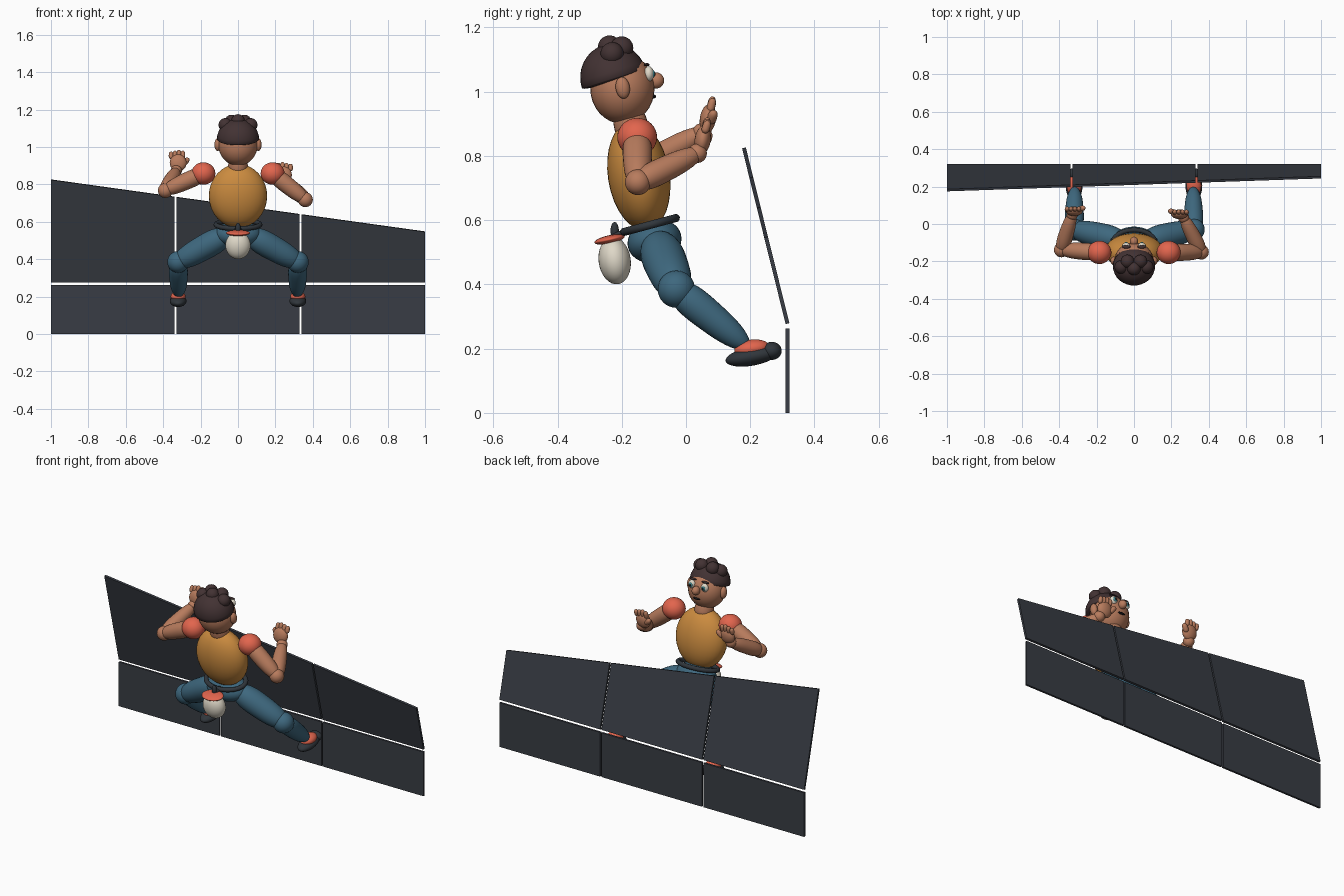
import bpy, bmesh, math
from mathutils import Vector, Matrix

if "Cube" in bpy.data.objects:
    bpy.data.objects.remove(bpy.data.objects["Cube"])


def material(name, rgb):
    m = bpy.data.materials.new(name)
    m.use_nodes = True
    m.diffuse_color = (*rgb, 1)
    m.node_tree.nodes["Principled BSDF"].inputs["Base Color"].default_value = (*rgb, 1)
    return m


SKIN = material("skin", (.48, .2, .11))
HAIR = material("dark brown hair", (.055, .032, .033))
SHIRT = material("amber shirt", (.6, .26, .05))
RED = material("coral red", (.76, .13, .075))
DENIM = material("denim blue", (.048, .138, .21))
CREAM = material("cream", (.74, .69, .58))
DARK = material("charcoal", (.03, .037, .045))
WALL = material("slate panel", (.04, .046, .058))
TEAL = material("teal iris", (.05, .25, .28))
BLACK = material("black", (.008, .008, .01))


def add(name, bm, mat, smooth=True):
    bmesh.ops.recalc_face_normals(bm, faces=bm.faces)
    for f in bm.faces:
        f.smooth = smooth
    mesh = bpy.data.meshes.new(name)
    bm.to_mesh(mesh)
    bm.free()
    mesh.materials.append(mat)
    ob = bpy.data.objects.new(name, mesh)
    bpy.context.collection.objects.link(ob)
    return ob


def ball(name, loc, radii, mat, tilt=0, flat=1.0, segs=32):
    """Ellipsoid tilted about x; flat squashes its lower half."""
    if not isinstance(radii, tuple):
        radii = (radii,) * 3
    bm = bmesh.new()
    bmesh.ops.create_uvsphere(bm, u_segments=segs, v_segments=segs // 2, radius=1)
    for v in bm.verts:
        if v.co.z < 0:
            v.co.z *= flat
    bm.transform(Matrix.Translation(loc) @ Matrix.Rotation(math.radians(tilt), 4, 'X')
                 @ Matrix.Diagonal((*radii, 1)))
    return add(name, bm, mat)


def limb(name, a, b, ra, rb, mat, over=.02):
    """Tapered, round-ended segment from a to b."""
    a, b = Vector(a), Vector(b)
    d = b - a
    half = d.length / 2 + over
    bm = bmesh.new()
    bmesh.ops.create_uvsphere(bm, u_segments=28, v_segments=20, radius=1)
    for v in bm.verts:
        t = v.co.z
        r = math.hypot(v.co.x, v.co.y)
        if r > 1e-5:
            k = math.sqrt(max(0, 1 - abs(t) ** 3)) / r
            k *= ra + (rb - ra) * (t + 1) / 2
            v.co.x *= k
            v.co.y *= k
        v.co.z *= half
    bm.transform(Matrix.Translation((a + b) / 2) @ d.to_track_quat('Z', 'Y').to_matrix().to_4x4())
    return add(name, bm, mat)


def ring(name, loc, rx, ry, tube, mat, tilt=0):
    """Elliptical band."""
    bm = bmesh.new()
    n, k = 40, 10
    rows = []
    for i in range(n):
        u = math.tau * i / n
        row = []
        for j in range(k):
            w = math.tau * j / k
            c = tube * math.cos(w)
            row.append(bm.verts.new(((rx + c) * math.cos(u), (ry + c) * math.sin(u), tube * math.sin(w))))
        rows.append(row)
    for i in range(n):
        p, q = rows[i], rows[(i + 1) % n]
        for j in range(k):
            bm.faces.new((p[j], q[j], q[(j + 1) % k], p[(j + 1) % k]))
    bm.transform(Matrix.Translation(loc) @ Matrix.Rotation(math.radians(tilt), 4, 'X'))
    return add(name, bm, mat)


def panel(name, x0, x1, bottom, top, lean):
    """Wall panel; top gives the height at x, lean the y shift per unit of height."""
    bm = bmesh.new()
    off = Vector((0, 1, lean * -1)).normalized() * .006
    sides = []
    for s in (-1, 1):
        sides.append([bm.verts.new(Vector((x, .316 + lean * (z - bottom), z)) + s * off)
                      for x, z in ((x0, bottom), (x1, bottom), (x1, top(x1)), (x0, top(x0)))])
    f, b = sides
    bm.faces.new(f)
    bm.faces.new(b[::-1])
    for i in range(4):
        j = (i + 1) % 4
        bm.faces.new((f[i], b[i], b[j], f[j]))
    add(name, bm, WALL, smooth=False)


# Climbing wall
for i, (x0, x1) in enumerate(((-1, -.339), (-.33, .33), (.339, 1))):
    panel(f"lower_panel_{i}", x0, x1, 0, lambda x: .262, 0)
    panel(f"upper_panel_{i}", x0, x1, .278, lambda x: .686 - .139 * x, -.248)

# Head and hair
ball("head", (0, -.198, 1.01), (.105, .1, .11), SKIN)
ball("hair_cap", (0, -.225, 1.042), (.113, .104, .108), HAIR, 17.6, .1)
for i, (x, y, z) in enumerate(((-.068, -.23, 1.118), (.068, -.23, 1.118), (0, -.238, 1.139),
                               (-.035, -.2, 1.136), (.035, -.2, 1.136))):
    ball(f"hair_curl_{i}", (x, y, z), .036, HAIR)
ball("nose", (0, -.093, 1.035), (.022, .025, .025), SKIN)
ball("mouth", (0, -.101, .985), (.022, .008, .006), BLACK)
for s, side in ((1, "left"), (-1, "right")):
    ball(side + "_ear", (s * .108, -.197, 1.012), (.018, .022, .034), SKIN, 8)
    ball(side + "_eye", (s * .042, -.116, 1.055), (.022, .016, .024), CREAM)
    ball(side + "_iris", (s * .042, -.104, 1.055), (.012, .007, .013), TEAL)
    ball(side + "_pupil", (s * .042, -.099, 1.055), (.006, .004, .007), BLACK)
    ball(side + "_brow", (s * .042, -.122, 1.084), (.024, .009, .005), HAIR)

# Torso and hips
limb("neck", (0, -.18, .93), (0, -.165, .87), .05, .055, SKIN)
ball("torso", (0, -.147, .738), (.156, .096, .172), SHIRT, 9)
ball("hips", (0, -.098, .535), (.122, .085, .068), DENIM, 14)
ring("belt", (0, -.112, .585), .118, .083, .013, DARK, 15)

# Chalk bag
ball("chalk_bag", (0, -.222, .474), (.067, .05, .074), CREAM, 8)
ball("bag_rim", (0, -.238, .54), (.064, .048, .013), RED, 12)
ball("bag_loop", (0, -.222, .567), (.014, .013, .027), DARK)
ball("bag_strap", (0, -.2, .56), (.02, .035, .008), DARK, 10)

# Arms and hands
ARMS = {"left": (1, (.36, -.15, .718), (.265, .035, .808), (.243, .052, .85)),
        "right": (-1, (-.388, -.138, .767), (-.33, .05, .872), (-.32, .068, .915))}
for side, (s, elbow, wrist, palm) in ARMS.items():
    shoulder = (s * .185, -.152, .858)
    ball(side + "_sleeve", shoulder, (.064, .062, .06), RED)
    limb(side + "_upper_arm", shoulder, elbow, .05, .04, SKIN)
    ball(side + "_elbow", elbow, .04, SKIN)
    limb(side + "_forearm", elbow, wrist, .045, .033, SKIN)
    ball(side + "_wrist", wrist, .03, SKIN)
    ball(side + "_palm", palm, (.045, .025, .046), SKIN, -8)
    c = Vector(palm)
    for i in range(4):
        base = c + Vector((s * (i - 1.2) * .021, .008, .03))
        limb(f"{side}_finger_{i}", base, base + Vector((0, .006, .03 - .005 * abs(i - 1))),
             .013, .012, SKIN, .01)
    limb(side + "_thumb", c + Vector((-s * .03, .01, -.005)), c + Vector((-s * .05, .018, .018)),
         .016, .014, SKIN, .01)

# Legs and climbing shoes
for s, side in ((1, "left"), (-1, "right")):
    hip, knee, ankle = (s * .07, -.088, .525), (s * .32, -.03, .385), (s * .317, .18, .215)
    limb(side + "_thigh", hip, knee, .074, .06, DENIM, .03)
    ball(side + "_knee", knee, .058, DENIM)
    limb(side + "_shin", knee, ankle, .058, .04, DENIM, .02)
    ball(side + "_shoe_upper", (s * .32, .205, .2), (.04, .055, .028), RED, 8)
    ball(side + "_shoe_sole", (s * .32, .205, .176), (.045, .083, .029), DARK, 10)
    ball(side + "_shoe_toe", (s * .32, .267, .193), (.04, .031, .028), DARK)
